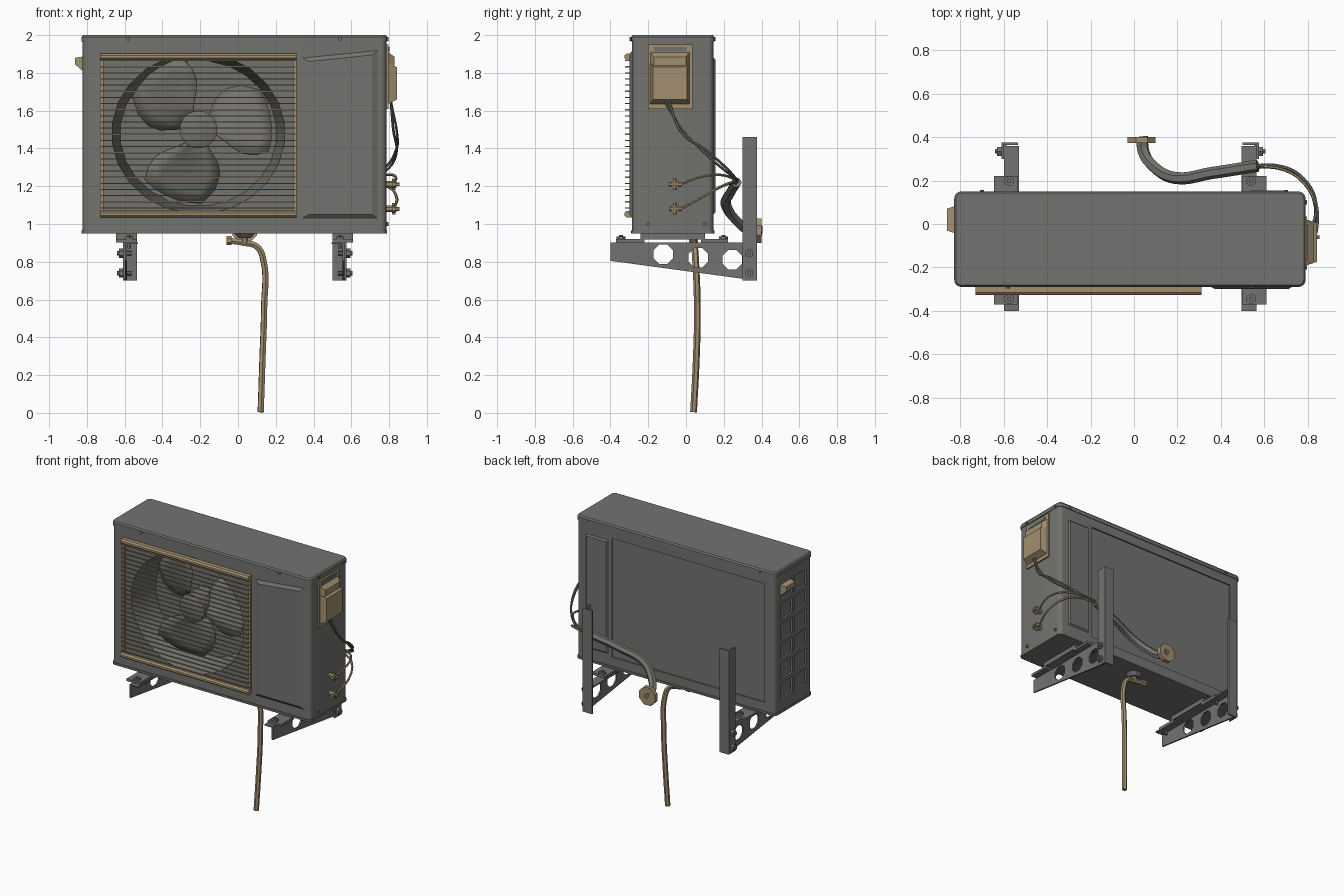
import bpy, bmesh, math
from mathutils import Vector

if "Cube" in bpy.data.objects:
    bpy.data.objects.remove(bpy.data.objects["Cube"])

def material(name, rgb):
    m = bpy.data.materials.new(name)
    m.diffuse_color = (*rgb, 1)
    m.use_nodes = True
    m.node_tree.nodes["Principled BSDF"].inputs["Base Color"].default_value = m.diffuse_color
    return m

GREY = material("grey metal", (0.17, 0.17, 0.16))
TAN = material("tan plastic", (0.36, 0.275, 0.16))
CX = -0.0175                      # mirror line of cabinet and brackets

# ---- helpers: a piece is a pair of matching point rings, lofted and capped
def box(x0, x1, y0, y1, z0, z1):
    r = [(x0, y0), (x1, y0), (x1, y1), (x0, y1)]
    return [(x, y, z0) for x, y in r], [(x, y, z1) for x, y in r]

def prism(axis, pts, lo, hi, pts2=None):
    def ring(p, d):
        return [{'x': (d, a, b), 'y': (a, d, b), 'z': (a, b, d)}[axis] for a, b in p]
    return ring(pts, lo), ring(pts2 or pts, hi)

def rect(a0, a1, b0, b1):
    return [(a0, b0), (a1, b0), (a1, b1), (a0, b1)]

def circle(a, b, r, n, sb=1.0):
    return [(a + r * math.cos(2 * math.pi * (i + .5) / n),
             b + sb * r * math.sin(2 * math.pi * (i + .5) / n)) for i in range(n)]

def cyl(axis, a, b, r, lo, hi, n=8, r2=None, sb=1.0):
    return prism(axis, circle(a, b, r, n, sb), lo, hi, circle(a, b, r2 or r, n, sb))

def both(pieces):
    flip = lambda ring: [(2 * CX - x, y, z) for x, y, z in ring]
    return pieces + [(flip(a), flip(b)) for a, b in pieces]

def finish(name, bm, mat):
    bmesh.ops.recalc_face_normals(bm, faces=bm.faces)
    me = bpy.data.meshes.new(name)
    bm.to_mesh(me)
    bm.free()
    me.materials.append(mat)
    ob = bpy.data.objects.new(name, me)
    bpy.context.collection.objects.link(ob)
    return ob

def make(name, mat, pieces):
    bm = bmesh.new()
    for a, b in pieces:
        va, vb = [bm.verts.new(p) for p in a], [bm.verts.new(p) for p in b]
        bm.faces.new(va[::-1])
        bm.faces.new(vb)
        for i in range(len(va)):
            j = (i + 1) % len(va)
            bm.faces.new((va[i], va[j], vb[j], vb[i]))
    return finish(name, bm, mat)

def activate(ob):
    bpy.ops.object.select_all(action='DESELECT')
    ob.select_set(True)
    bpy.context.view_layer.objects.active = ob

def smooth(ob):
    activate(ob)
    bpy.ops.object.shade_smooth_by_angle(angle=math.radians(40))

def cut(ob, pieces):
    c = make("cutter", ob.data.materials[0], pieces)
    c.hide_render = True
    m = ob.modifiers.new("cut", 'BOOLEAN')
    m.operation, m.object, m.solver = 'DIFFERENCE', c, 'EXACT'
    activate(ob)
    bpy.ops.object.modifier_apply(modifier=m.name)
    bpy.data.objects.remove(c)

def tube(name, mat, pts, r):
    cu = bpy.data.curves.new(name, 'CURVE')
    cu.dimensions = '3D'
    cu.bevel_depth, cu.bevel_resolution, cu.resolution_u = r, 1, 5
    cu.use_fill_caps = True
    s = cu.splines.new('BEZIER')
    s.bezier_points.add(len(pts) - 1)
    for bp, p in zip(s.bezier_points, pts):
        bp.co = p
        bp.handle_left_type = bp.handle_right_type = 'AUTO'
    cu.materials.append(mat)
    ob = bpy.data.objects.new(name, cu)
    bpy.context.collection.objects.link(ob)
    activate(ob)
    bpy.ops.object.convert(target='MESH')
    smooth(bpy.context.view_layer.objects.active)

def rounded(x0, x1, y0, y1, r, n=4):
    out = []
    for k, (cx, cy) in enumerate([(x1 - r, y1 - r), (x0 + r, y1 - r), (x0 + r, y0 + r), (x1 - r, y0 + r)]):
        for i in range(n + 1):
            t = math.pi / 2 * (k + i / n)
            out.append((cx + r * math.cos(t), cy + r * math.sin(t)))
    return out

# ---- cabinet with fan opening, left vents and recessed back
body = make("cabinet", GREY, [prism('z', rounded(-.822, .785, -.285, .145, .03), .95, 1.97)])
cut(body, [cyl('y', -.21, 1.48, .462, -.30, -.06, 24, .415, .93)])
vents = []
for row in range(6):
    z = 1.05 + row * .145
    for y in (-.22, -.06):
        vents.append(box(-.9, -.807, y, y + .14, z, z + .115))
cut(body, vents)
cut(body, [box(-.74, .50, .135, .2, 1.03, 1.90)])
smooth(body)
smooth(make("lid", GREY, [
    prism('z', rounded(-.828, .79, -.29, .15, .032), 1.965, 1.99),
    prism('z', rounded(-.828, .79, -.29, .15, .032), 1.99, 2.0, rounded(-.82, .782, -.282, .142, .026))]))
make("base_rim", GREY, [prism('z', rounded(-.828, .79, -.29, .15, .032), .95, .965)])
make("back_panel", GREY, [prism('y', rect(.53, .71, 1.05, 1.88), .145, .155, rect(.54, .70, 1.06, 1.87))])

# raised service panel on the front
make("front_panel", GREY, [prism('y', [(.34, 1.03), (.74, 1.03), (.74, 1.92), (.34, 1.88)], -.284, -.30,
                                 [(.375, 1.05), (.71, 1.05), (.71, 1.895), (.375, 1.86)])])

# cabinet screws
make("screws", GREY,
     [cyl('y', x, 1.98, .011, -.298, -.28, 6) for x in (-.58, .54)]
     + [cyl('y', x, 1.98, .011, .14, .157, 6) for x in (-.7, .7)]
     + [cyl('x', y, z, .011, .78, .797, 6) for y in (-.2, .1) for z in (1.0, 1.98)])

# ---- fan: hub and three wide pitched blades
smooth(make("fan_hub", GREY, [cyl('y', -.21, 1.5, .10, -.235, -.055, 16),
                              cyl('y', -.21, 1.5, .08, -.245, -.235, 16, .10)]))
bm = bmesh.new()
for k in range(3):
    base = math.radians(22 + 120 * k)
    grid = []
    for i in range(6):
        r = .08 + .31 * i / 5
        half = math.radians(24 + 20 * math.sin(math.pi * min(1, .15 + i / 6)))
        sweep = math.radians(-14 * i / 5)
        row = []
        for j in range(6):
            t = j / 5 * 2 - 1
            a = base + sweep + half * t
            row.append(bm.verts.new((-.21 + r * math.cos(a), -.165 + .05 * t, 1.5 + r * math.sin(a))))
        grid.append(row)
    for i in range(5):
        for j in range(5):
            bm.faces.new((grid[i][j], grid[i + 1][j], grid[i + 1][j + 1], grid[i][j + 1]))
blades = finish("fan_blades", bm, GREY)
blades.modifiers.new("thickness", 'SOLIDIFY').thickness = .008
smooth(blades)

# ---- fan guard: frame bars and horizontal wires
bar = [(-.285, 0), (-.285, .034), (-.315, .034), (-.326, .024), (-.326, .01), (-.315, 0)]
make("guard_frame", TAN,
     [prism('x', [(y, z + z0) for y, z in bar], -.73, .31) for z0 in (1.035, 1.868)]
     + [box(x, x + .018, -.30, -.284, 1.05, 1.89) for x in (-.73, .292)])
make("guard_wires", TAN,
     [box(-.725, .305, -.322, -.314, z - .003, z + .003) for z in [1.085 + .0325 * i for i in range(25)]]
     + [box(x, x + .006, -.32, -.29, z - .003, z + .003) for x in (-.725, .299)
        for z in [1.085 + .0325 * i for i in range(25)]])

# ---- right side: terminal cover and valves
make("terminal_cover", TAN, [
    box(.78, .797, -.20, .035, 1.61, 1.95),
    prism('x', rect(-.19, .02, 1.635, 1.85), .795, .842, rect(-.175, .005, 1.66, 1.83)),
    prism('x', rect(-.19, .02, 1.83, 1.91), .795, .828, rect(-.17, .0, 1.84, 1.885))])
make("cover_slot", GREY, [box(.79, .801, -.17, .0, 1.912, 1.938)])
for z in (1.21, 1.08):
    make("valve", TAN, [cyl('x', -.06, z, .017, .78, .84, 6), cyl('x', -.06, z, .024, .815, .83, 6),
                        cyl('x', -.06, z, .010, .84, .855, 6), cyl('y', .825, z, .012, -.09, -.02, 6),
                        cyl('z', .825, -.06, .010, z - .03, z + .03, 6)])

# left carry handle
make("carry_handle", TAN, [prism('x', rect(-.05, .09, 1.79, 1.89), -.80, -.862, rect(-.03, .07, 1.845, 1.88))])

# ---- cables, refrigerant pipes, insulated bundle and wall collar
for i in range(2):
    d = .02 * i
    tube("power_cable", GREY, [(.81, -.11 + d, 1.645), (.822 + d, -.02, 1.50 - d), (.838, .10, 1.375 + d),
                               (.78, .21, 1.28 + d), (.68, .265, 1.24), (.54, .27, 1.22 + d / 2)], .007)
tube("upper_pipe", TAN, [(.825, -.03, 1.21), (.835, .08, 1.25), (.79, .18, 1.26), (.69, .25, 1.24), (.54, .265, 1.22)], .007)
tube("lower_pipe", TAN, [(.825, -.03, 1.08), (.84, .08, 1.14), (.79, .19, 1.20), (.69, .25, 1.22), (.54, .265, 1.215)], .008)
tube("pipe_bundle", GREY, [(.57, .268, 1.22), (.36, .235, 1.165), (.19, .212, 1.10), (.09, .265, 1.02),
                           (.045, .33, .97), (.037, .402, .965)], .028)
make("wall_collar", TAN, [cyl('y', .035, .965, .07, .372, .40, 8)])

# ---- drain spout and hose
make("drain_spout", GREY, [cyl('z', .035, .04, .035, .925, .952, 8, .06)])
make("drain_elbow", TAN, [cyl('x', .04, .912, .026, -.062, -.035, 8), cyl('z', .035, .04, .02, .90, .93, 8)])
tube("drain_hose", TAN, [(-.05, .04, .912), (.03, .04, .90), (.10, .045, .88), (.132, .05, .82),
                         (.138, .06, .55), (.13, .055, .30), (.12, .04, .004)], .018)

# ---- wall brackets: arms with lightening holes, posts, feet and bolts
side = [(-.40, .902), (.37, .902), (.37, .70), (.30, .71), (-.40, .805)]
arms = make("bracket_arms", GREY, both([prism('x', side, .553, .564)]))
cut(arms, [cyl('x', y, z, .056, -.8, .8) for y, z in ((-.12, .84), (.065, .822), (.245, .81))])
make("arm_flanges", GREY, both([box(.495, .564, -.40, .36, .893, .903)]))
make("wall_posts", GREY, both([box(.564, .575, .30, .375, .70, 1.46), box(.50, .575, .364, .375, .70, 1.46)]))
make("feet", GREY, both([box(.50, .61, -.37, -.22, .903, .92), box(.50, .61, .08, .222, .903, .92),
                         box(.50, .61, -.24, .10, .918, .952)]))
make("bracket_bolts", GREY, both(
    [cyl('x', .335, z, .024, .575, .595, 6) for z in (.845, .74)]
    + [cyl('x', .335, z, .012, .53, .605, 6) for z in (.845, .74)]
    + [cyl('z', .54, y, .024, .92, .934, 6) for y in (-.345, .198)]
    + [cyl('z', .54, y, .011, .87, .942, 6) for y in (-.345, .198)]))
